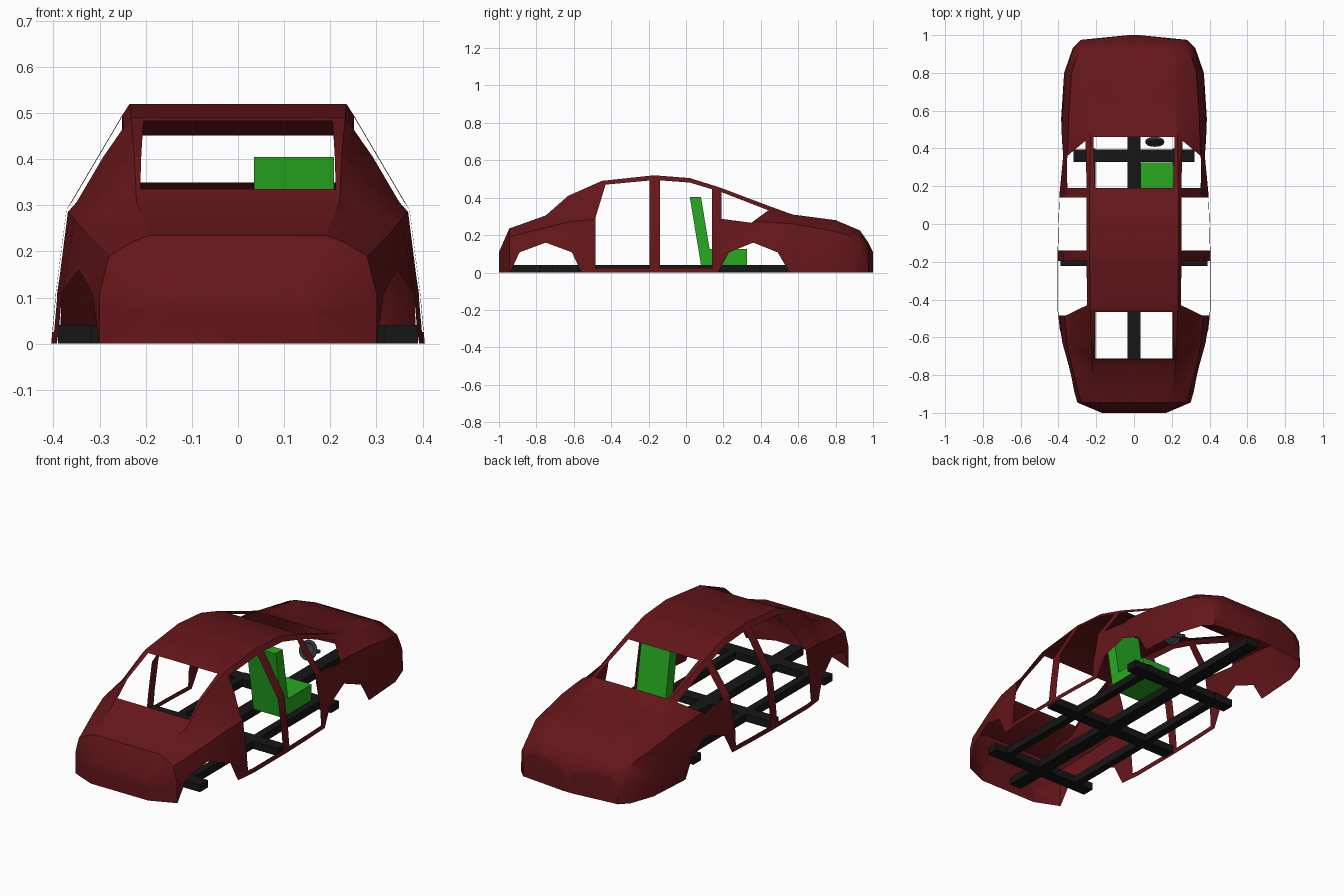
import bpy, bmesh, math
from mathutils import Vector

if "Cube" in bpy.data.objects:
    bpy.data.objects.remove(bpy.data.objects["Cube"])


def material(name, rgb):
    m = bpy.data.materials.new(name)
    m.diffuse_color = (*rgb, 1)
    m.use_nodes = True
    m.node_tree.nodes["Principled BSDF"].inputs["Base Color"].default_value = m.diffuse_color
    return m


RED = material("dark_red_paint", (0.13, 0.008, 0.010))
GREEN = material("green_seat", (0.02, 0.40, 0.015))
BLACK = material("black_frame", (0.008, 0.008, 0.008))
GREY = material("dark_grey", (0.03, 0.04, 0.04))


def finish(name, bm, mat):
    bmesh.ops.recalc_face_normals(bm, faces=bm.faces)
    me = bpy.data.meshes.new(name)
    bm.to_mesh(me)
    bm.free()
    me.materials.append(mat)
    ob = bpy.data.objects.new(name, me)
    bpy.context.collection.objects.link(ob)
    return ob


def prism(name, profile, x0, x1, mat):
    """Extrude a (y, z) profile from x0 to x1."""
    bm = bmesh.new()
    f = bm.faces.new([bm.verts.new((x0, y, z)) for y, z in profile])
    ext = bmesh.ops.extrude_face_region(bm, geom=[f])["geom"]
    bmesh.ops.translate(bm, vec=(x1 - x0, 0, 0),
                        verts=[v for v in ext if isinstance(v, bmesh.types.BMVert)])
    return finish(name, bm, mat)


def box(name, x0, x1, y0, y1, z0, z1, mat):
    return prism(name, [(y0, z0), (y1, z0), (y1, z1), (y0, z1)], x0, x1, mat)


def cut(bm, poly, axes):
    """Cut a convex counter-clockwise opening, projected on two axes, out of a sheet."""
    a, b = axes
    planes = []
    for p, q in zip(poly, poly[1:] + poly[:1]):
        co, no = Vector(), Vector()
        co[a], co[b] = p
        no[a], no[b] = q[1] - p[1], p[0] - q[0]
        planes.append((co, no.normalized()))

    def inner(n):
        return [f for f in bm.faces
                if all((f.calc_center_median() - c).dot(m) < 0 for c, m in planes[:n])]
    for i, (co, no) in enumerate(planes):
        faces = inner(i)
        geom = set(faces)
        for f in faces:
            geom.update(f.edges, f.verts)
        bmesh.ops.bisect_plane(bm, geom=list(geom), dist=1e-6, plane_co=co, plane_no=no)
    bmesh.ops.delete(bm, geom=inner(len(planes)), context="FACES")


# Body shell: stations (y, sill x, flank x, belt x, belt z, rail x, rail z, roof x, roof z)
STATIONS = [
    (-1.00, .17, .17, .16, .09, .14, .10, .12, .11),
    (-.945, .30, .30, .28, .19, .23, .22, .19, .235),
    (-.75, .36, .355, .33, .24, .235, .29, .22, .305),
    (-.63, .385, .38, .355, .27, .24, .39, .225, .41),
    (-.45, .405, .395, .372, .29, .247, .47, .232, .49),
    (-.17, .405, .395, .372, .29, .25, .497, .235, .52),
    (.02, .40, .392, .37, .29, .25, .483, .235, .505),
    (.18, .393, .388, .355, .285, .25, .435, .235, .455),
    (.44, .39, .385, .35, .27, .255, .335, .23, .357),
    (.57, .385, .38, .345, .26, .26, .295, .23, .31),
    (.80, .37, .36, .33, .22, .26, .265, .22, .28),
    (.93, .325, .32, .29, .18, .23, .21, .19, .225),
    (.975, .28, .28, .25, .14, .20, .155, .16, .16),
    (1.00, .03, .03, .03, .10, .025, .105, .02, .11),
]
bm = bmesh.new()
rings = []
for y, s, fl, bx, bz, rx, rz, tx, tz in STATIONS:
    flank_z = min(.11, bz * .8)
    pts = [(s, 0), (fl, flank_z), (bx, bz), (rx, rz), (tx, tz), (0, tz)]
    rings.append([bm.verts.new((x, y, z)) for x, z in pts])
for r, t in zip(rings, rings[1:]):
    for i in range(5):
        bm.faces.new((r[i], t[i], t[i + 1], r[i + 1]))
for r in (rings[0], rings[-1]):
    bm.faces.new(r + [bm.verts.new((0, r[0].co.y, 0))])
bmesh.ops.triangulate(bm, faces=bm.faces)

# Door openings, quarter window and wheel arches (seen from the side)
SIDE_CUTS = [
    [(-.485, .025), (-.195, .025), (-.195, .492), (-.43, .47), (-.485, .29)],
    [(-.14, .025), (.14, .025), (.14, .445), (.02, .481), (-.14, .493)],
    [(.19, .287), (.35, .266), (.44, .333), (.19, .43)],
    [(-.945, -.01), (-.555, -.01), (-.61, .108), (-.75, .16), (-.89, .108)],
    [(.165, -.01), (.56, -.01), (.49, .108), (.36, .16), (.23, .108)],
]
for poly in SIDE_CUTS:
    cut(bm, poly, (1, 2))
# Windscreen and rear window (seen from above)
cut(bm, [(-.1, .19), (.207, .19), (.215, .46), (-.1, .46)], (0, 1))
cut(bm, [(-.1, -.715), (.212, -.715), (.205, -.465), (-.1, -.465)], (0, 1))
body = finish("body_shell", bm, RED)
mirror = body.modifiers.new("mirror", "MIRROR")
mirror.use_clip = True
bpy.ops.object.select_all(action="DESELECT")
body.select_set(True)
bpy.context.view_layer.objects.active = body
bpy.ops.object.shade_smooth_by_angle(angle=math.radians(35))

# Chassis frame
box("centre_rail", -.035, .035, -.94, .94, 0, .04, BLACK)
for side, x in (("left", -.225), ("right", .225)):
    box(side + "_rail", x - .02, x + .02, -.77, .40, 0, .04, BLACK)
for name, y, w in (("rear", -.745, .32), ("middle", -.19, .39), ("front", .362, .32)):
    box(name + "_crossbeam", -w, w, y - .033, y + .033, 0, .04, BLACK)

# Seat
box("seat_cushion", .035, .208, .10, .325, .04, .125, GREEN)
prism("seat_back", [(.08, .04), (.14, .04), (.08, .405), (.02, .405)], .035, .208, GREEN)

# Steering wheel and column
tilt = math.radians(65)
centre = Vector((.11, .435, .24))
axis = Vector((0, math.sin(tilt), -math.cos(tilt)))
bpy.ops.mesh.primitive_torus_add(major_radius=.042, minor_radius=.009, major_segments=24,
                                 minor_segments=8, location=centre, rotation=(tilt, 0, 0))
wheel = bpy.context.object
wheel.name = "steering_wheel"
bpy.ops.object.shade_smooth()
bpy.ops.mesh.primitive_cylinder_add(vertices=16, radius=.034, depth=.006, location=centre,
                                    rotation=(tilt, 0, 0))
hub = bpy.context.object
hub.name = "steering_hub"
bpy.ops.mesh.primitive_cylinder_add(vertices=12, radius=.01, depth=.10,
                                    location=centre + axis * .05, rotation=(tilt, 0, 0))
column = bpy.context.object
column.name = "steering_column"
for ob in (wheel, hub, column):
    ob.data.materials.append(GREY)
